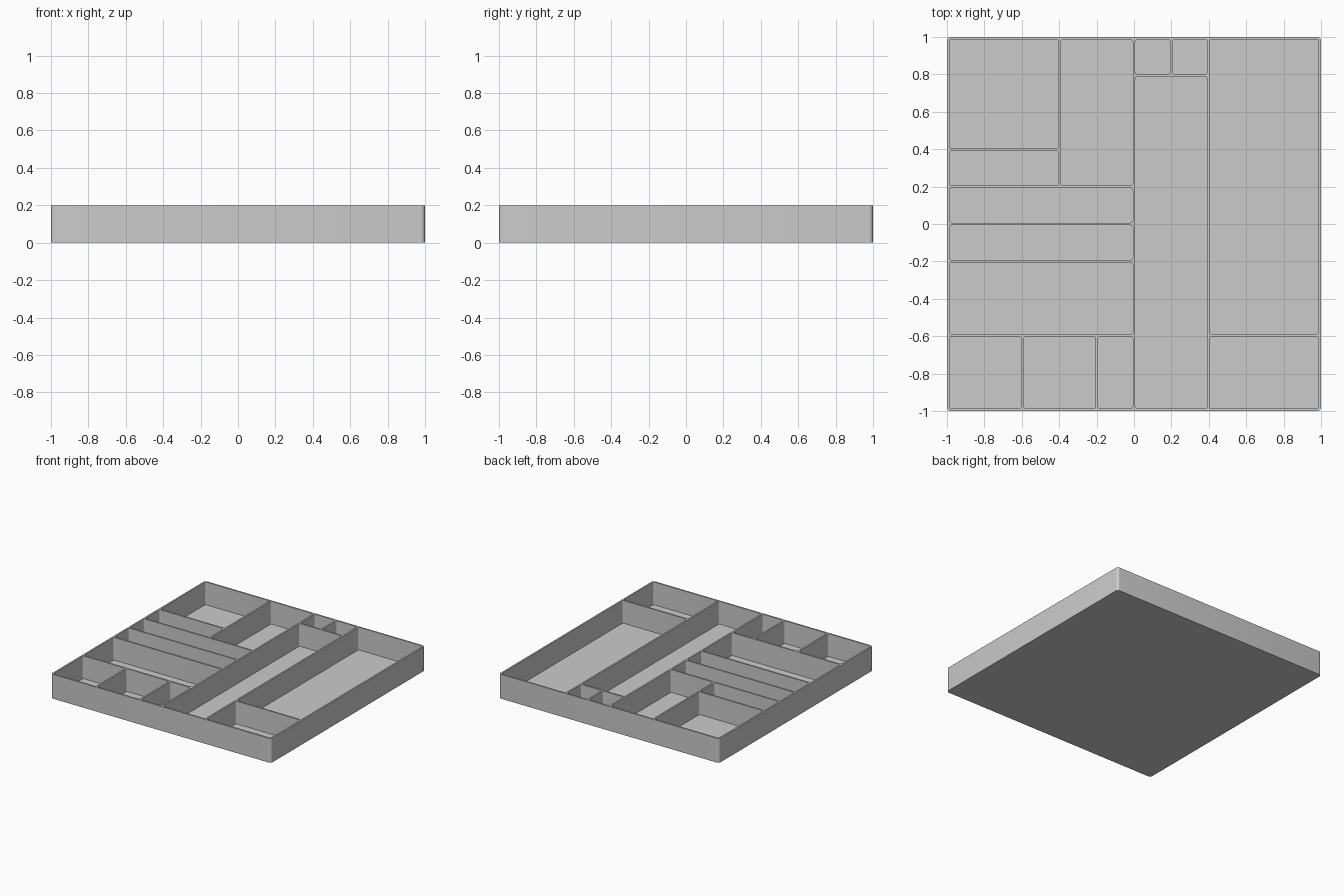
import bpy, bmesh, math

default = bpy.data.objects.get("Cube")
if default:
    bpy.data.objects.remove(default, do_unlink=True)

HEIGHT = 0.2
WALL = 0.0133               # wall, divider and floor thickness
PITCH = (2 - WALL) / 10     # the tray is a ten by ten grid of cells

grey = bpy.data.materials.new("tray_grey")
grey.use_nodes = True
colour = (0.6, 0.6, 0.6, 1)
grey.diffuse_color = colour
grey.node_tree.nodes["Principled BSDF"].inputs["Base Color"].default_value = colour


def rounded_block(bm, x0, x1, y0, y1, z0, z1, radius, steps=6):
    """Upright block with rounded vertical corners."""
    corners = [(x1, y1, -1, -1), (x0, y1, 1, -1), (x0, y0, 1, 1), (x1, y0, -1, 1)]
    ring = []
    for i, (x, y, sx, sy) in enumerate(corners):
        for k in range(steps + 1):
            a = (i + k / steps) * math.pi / 2
            ring.append((x + radius * (sx + math.cos(a)), y + radius * (sy + math.sin(a))))
    low = [bm.verts.new((x, y, z0)) for x, y in ring]
    high = [bm.verts.new((x, y, z1)) for x, y in ring]
    bm.faces.new(high)
    bm.faces.new(low[::-1])
    n = len(ring)
    for i in range(n):
        j = (i + 1) % n
        bm.faces.new((low[i], low[j], high[j], high[i]))


def make_object(name, bm):
    mesh = bpy.data.meshes.new(name)
    bm.to_mesh(mesh)
    bm.free()
    mesh.materials.append(grey)
    obj = bpy.data.objects.new(name, mesh)
    bpy.context.collection.objects.link(obj)
    return obj


# Solid tray body
bm = bmesh.new()
rounded_block(bm, -1, 1, -1, 1, 0, HEIGHT, 0.022)
tray = make_object("organiser_tray", bm)

# Compartments as (left, right, front, back) in grid cells
compartments = [
    (0, 3, 7, 10), (0, 3, 6, 7), (3, 5, 6, 10),
    (5, 6, 9, 10), (6, 7, 9, 10), (5, 7, 0, 9),
    (7, 10, 2, 10), (7, 10, 0, 2),
    (0, 5, 5, 6), (0, 5, 4, 5), (0, 5, 2, 4),
    (0, 2, 0, 2), (2, 4, 0, 2), (4, 5, 0, 2),
]
bm = bmesh.new()
for left, right, front, back in compartments:
    rounded_block(bm, -1 + WALL + left * PITCH, -1 + right * PITCH,
                  -1 + WALL + front * PITCH, -1 + back * PITCH,
                  WALL, HEIGHT + 0.1, 0.012)
cutter = make_object("compartment_cutter", bm)
cutter.hide_render = True

# Hollow out the compartments
cut = tray.modifiers.new("hollow", "BOOLEAN")
cut.operation = "DIFFERENCE"
cut.solver = "EXACT"
cut.object = cutter
bpy.context.view_layer.objects.active = tray
tray.select_set(True)
bpy.ops.object.modifier_apply(modifier=cut.name)
bpy.data.objects.remove(cutter, do_unlink=True)
bpy.ops.object.shade_smooth_by_angle(angle=math.radians(30))
